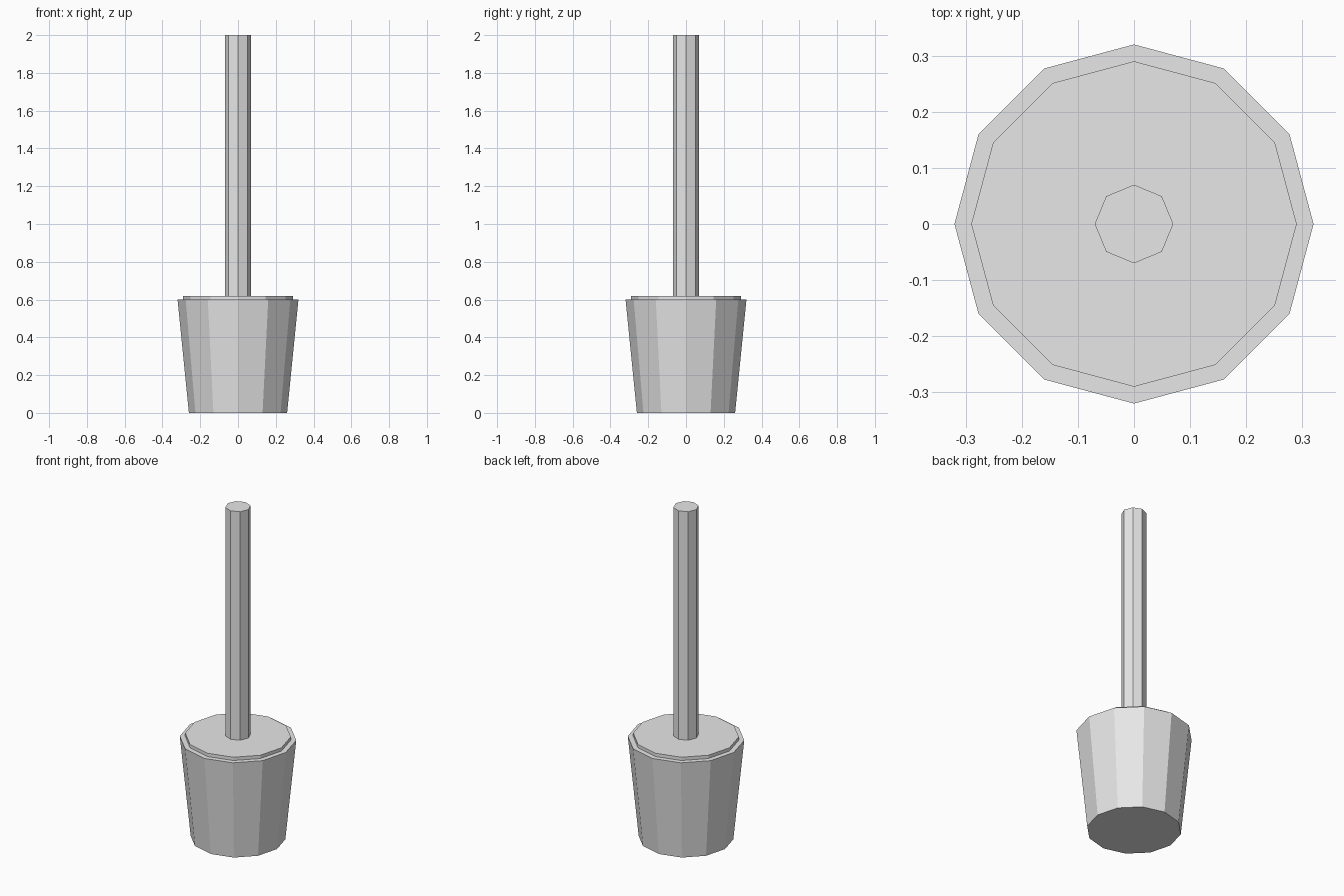
import bpy

if "Cube" in bpy.data.objects:
    bpy.data.objects.remove(bpy.data.objects["Cube"])

grey = bpy.data.materials.new("light_grey")
grey.diffuse_color = (0.8, 0.8, 0.8, 1.0)
grey.use_nodes = True
grey.node_tree.nodes["Principled BSDF"].inputs["Base Color"].default_value = grey.diffuse_color


def prism(name, sides, r_bottom, r_top, z_bottom, z_top):
    """Flat-faced upright cone section with a corner on each axis."""
    bpy.ops.mesh.primitive_cone_add(
        vertices=sides, radius1=r_bottom, radius2=r_top,
        depth=z_top - z_bottom, end_fill_type='NGON',
        location=(0, 0, (z_bottom + z_top) / 2))
    obj = bpy.context.object
    obj.name = name
    obj.data.materials.append(grey)
    return obj


# Tapered pot
prism("pot", 12, 0.26, 0.32, 0.0, 0.6)
# Thin disc of soil standing just above the rim
prism("soil", 12, 0.29, 0.29, 0.58, 0.62)
# Straight eight-sided stem
prism("stem", 8, 0.07, 0.07, 0.6, 2.0)
